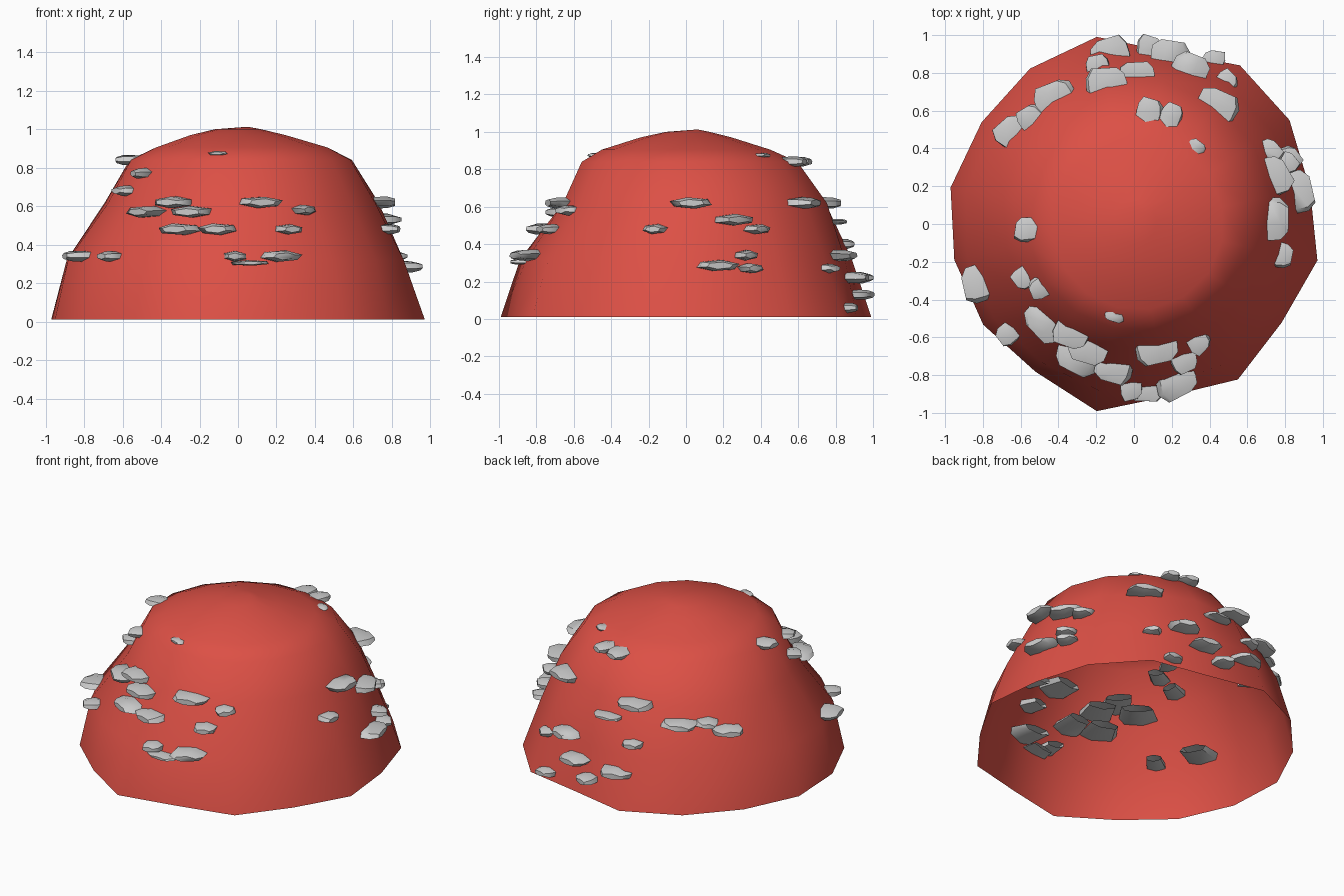
import bpy, bmesh, math, random
from mathutils import Vector

if "Cube" in bpy.data.objects:
    bpy.data.objects.remove(bpy.data.objects["Cube"])

random.seed(4)
SIDES = 16
# dome rings from rim to crown: radius, height, sideways shift, backward shift
RINGS = [(0.97, 0.01, 0, 0), (0.885, 0.32, -0.015, 0), (0.715, 0.62, 0.02, 0.05),
         (0.585, 0.84, 0.015, 0.02), (0.455, 0.905, 0.02, 0), (0.25, 0.97, 0, 0),
         (0.12, 1.0, 0, 0.01)]
# corner wander of the rim, in hundredths
WANDER = (2, -2, 2, 4, -4, 4, 2, 0, 2, 0, -1, -3, 4, -4, 2, -3)


def dome_radius(angle, z):
    """Radius of the lopsided dome at a given direction and height."""
    for (r0, z0, x0, y0), (r1, z1, x1, y1) in zip(RINGS, RINGS[1:]):
        if z0 <= z <= z1:
            f = (z - z0) / (z1 - z0)
            return (r0 + (r1 - r0) * f + (x0 + (x1 - x0) * f) * math.cos(angle)
                    + (y0 + (y1 - y0) * f) * math.sin(angle))


def make_object(name, bm, angle):
    mesh = bpy.data.meshes.new(name)
    bm.normal_update()
    bm.to_mesh(mesh)
    bm.free()
    ob = bpy.data.objects.new(name, mesh)
    bpy.context.collection.objects.link(ob)
    bpy.ops.object.select_all(action='DESELECT')
    ob.select_set(True)
    bpy.context.view_layer.objects.active = ob
    bpy.ops.object.shade_smooth_by_angle(angle=math.radians(angle))
    return ob


def bridge(bm, a, b):
    for i in range(len(a)):
        j = (i + 1) % len(a)
        bm.faces.new((a[i], a[j], b[j], b[i]))


# open, lumpy dome shell
bm = bmesh.new()
rings = []
for level, ring_data in enumerate(RINGS):
    z = ring_data[1]
    ring = []
    for i in range(SIDES):
        a = 2 * math.pi * (i - 0.5) / SIDES
        # the rim's wander fades upwards
        r = dome_radius(a, z) + WANDER[i] / 100 * max(0, 1 - level * 0.6)
        ring.append(bm.verts.new((r * math.cos(a), r * math.sin(a), z)))
    rings.append(ring)
for lower, upper in zip(rings, rings[1:]):
    bridge(bm, lower, upper)
top = bm.verts.new((0.05, 0.06, 1.013))
for i in range(SIDES):
    bm.faces.new((rings[-1][i], rings[-1][(i + 1) % SIDES], top))
dome = make_object("dome_shell", bm, 60)
red = bpy.data.materials.new("red")
red.diffuse_color = (0.72, 0.08, 0.06, 1)
red.use_nodes = True
red.node_tree.nodes["Principled BSDF"].inputs["Base Color"].default_value = red.diffuse_color
dome.data.materials.append(red)

# stone courses: height -> directions in degrees
LARGE = {0.22: (78, 98), 0.285: (11,), 0.34: (-159, -75, 70),
         0.48: (-113, -98, 143), 0.53: (19, 122), 0.57: (-132, -110),
         0.62: (-120, -80, 2, 55, 101)}
SMALL = {0.06: (64,), 0.13: (85,), 0.27: (23, 57), 0.34: (-139, -91, 22),
         0.40: (103,), 0.48: (-12, 28, -70), 0.53: (134,), 0.58: (-61,),
         0.68: (-154,), 0.77: (-146,), 0.84: (-177, 82, 71)}
SLABS = {0.305: (-86,), 0.52: (89,)}
CHIPS = {0.875: (-102, 51)}


def add_stone(bm, angle, z, width, depth, height):
    """Squashed six-sided stone poking out of the wall, open at its inner end."""
    out = Vector((math.cos(angle), math.sin(angle), 0))
    side = Vector((-out.y, out.x, 0))
    base = out * dome_radius(angle, z)
    turn = random.uniform(0.2, 0.8)
    tilt = random.uniform(-0.2, 0.2)
    rows = []
    for along, size in ((-1.0, 0.8), (-0.1, 1), (0.25, 0.97), (0.52, 0.6)):
        row = []
        for k in range(6):
            t = turn + k * math.pi / 3
            s = size * random.uniform(0.93, 1.04)
            p = base + out * depth * along * (1 + tilt * math.cos(t))
            p += side * (math.cos(t) * s * width / 2)
            p.z = max(0, z + math.sin(t) * s * height / 2)
            row.append(bm.verts.new(p))
        rows.append(row)
    for a, b in zip(rows, rows[1:]):
        bridge(bm, a, b)
    bm.faces.new(rows[-1])


# all embedded stones
bm = bmesh.new()
for courses, width, depth, height in ((LARGE, 0.225, 0.155, 0.062),
                                      (SMALL, 0.14, 0.12, 0.055),
                                      (SLABS, 0.21, 0.10, 0.03),
                                      (CHIPS, 0.11, 0.05, 0.025)):
    for z, directions in courses.items():
        for d in directions:
            add_stone(bm, math.radians(d), z,
                      width * random.uniform(0.9, 1.1), depth, height)
bmesh.ops.recalc_face_normals(bm, faces=bm.faces[:])
make_object("embedded_stones", bm, 45)
